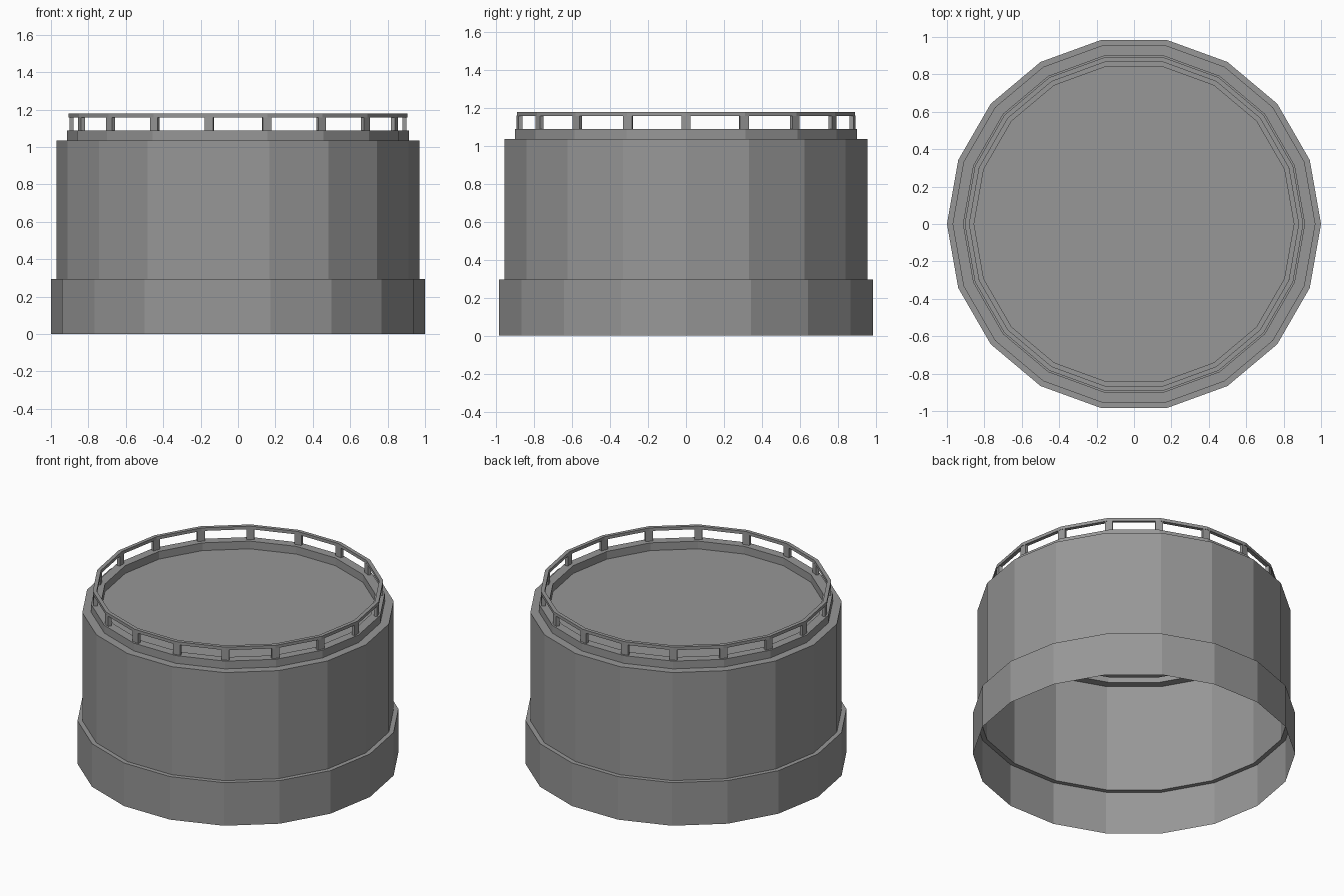
import bpy
import bmesh
from math import cos, sin, tau
from mathutils import Matrix

SIDES = 18

cube = bpy.data.objects.get("Cube")
if cube:
    bpy.data.objects.remove(cube, do_unlink=True)

# Single grey paint
grey = bpy.data.materials.new("grey_metal")
grey.use_nodes = True
colour = (0.31, 0.31, 0.31, 1)
grey.diffuse_color = colour
grey.node_tree.nodes["Principled BSDF"].inputs["Base Color"].default_value = colour


def finish(name, bm):
    mesh = bpy.data.meshes.new(name)
    bm.to_mesh(mesh)
    bm.free()
    mesh.materials.append(grey)
    obj = bpy.data.objects.new(name, mesh)
    bpy.context.collection.objects.link(obj)
    return obj


def ring_verts(bm, radius, z):
    return [bm.verts.new((radius * cos(tau * i / SIDES), radius * sin(tau * i / SIDES), z))
            for i in range(SIDES)]


def lathe(name, profile, closed=False):
    """Sweep a (radius, height) profile around the z axis in flat facets."""
    bm = bmesh.new()
    rings = [ring_verts(bm, r, z) for r, z in profile]
    pairs = list(zip(rings, rings[1:]))
    if closed:
        pairs.append((rings[-1], rings[0]))
    for low, high in pairs:
        for i in range(SIDES):
            j = (i + 1) % SIDES
            bm.faces.new((low[i], low[j], high[j], high[i]))
    return finish(name, bm)


# Hollow shell, open underneath
lathe("base_band", [(1.0, 0), (1.0, 0.295), (0.97, 0.295)])
lathe("tank_wall", [(0.97, 0.295), (0.97, 1.035), (0.915, 1.035)])
lathe("roof_curb", [(0.915, 1.035), (0.915, 1.088), (0.855, 1.088), (0.855, 1.035)])

# Flat roof inside the curb
bm = bmesh.new()
bm.faces.new(ring_verts(bm, 0.855, 1.035))
finish("roof_deck", bm)

# Handrail
lathe("handrail", [(0.905, 1.158), (0.905, 1.179), (0.88, 1.179), (0.88, 1.158)], closed=True)

# Railing posts, one at each corner
bm = bmesh.new()
for i in range(SIDES):
    place = (Matrix.Rotation(tau * i / SIDES, 4, "Z")
             @ Matrix.Translation((0.89, 0, 1.123))
             @ Matrix.Diagonal((0.022, 0.048, 0.072, 1)))
    bmesh.ops.create_cube(bm, size=1, matrix=place)
finish("railing_posts", bm)
